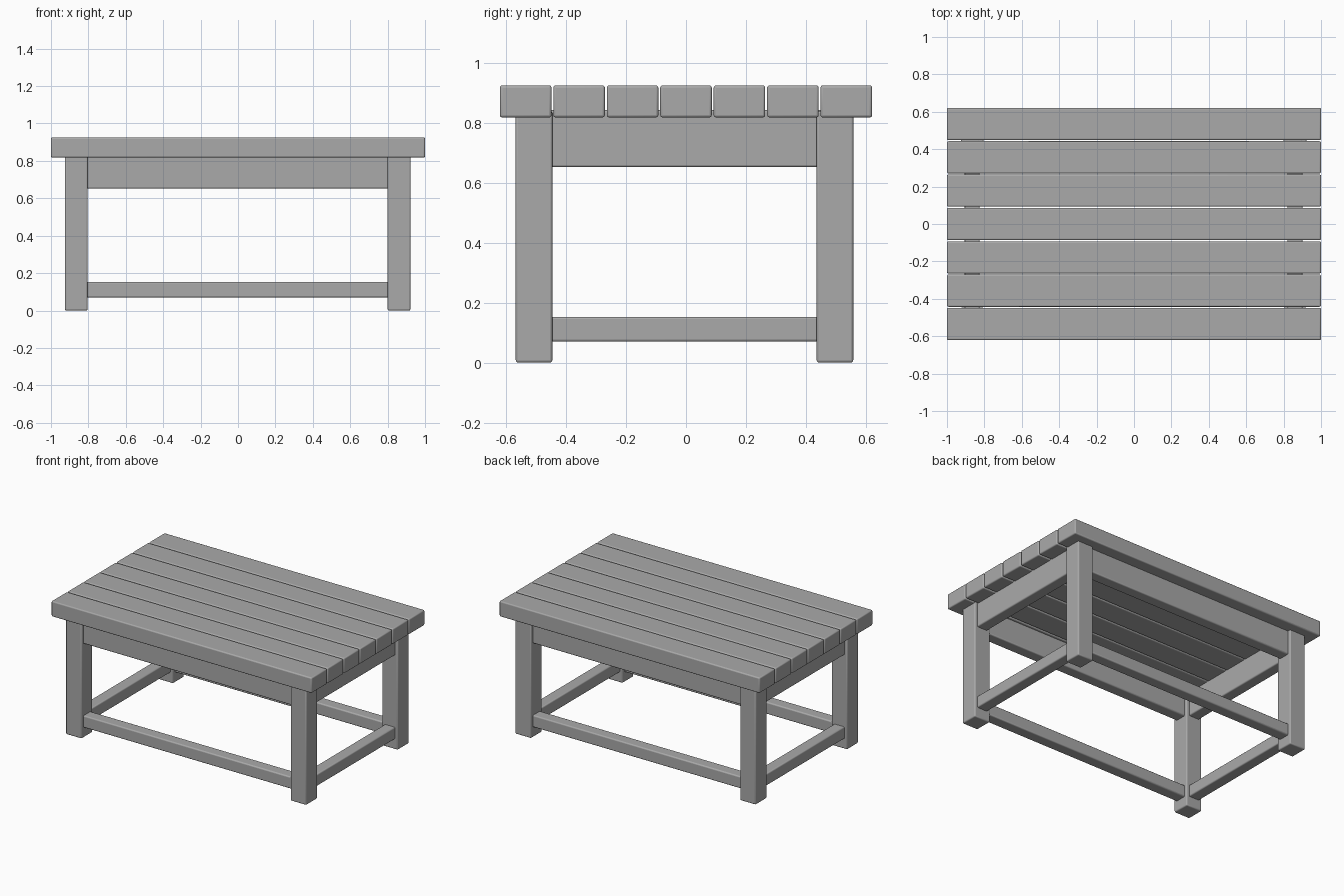
import bpy
import bmesh
import math

cube = bpy.data.objects.get("Cube")
if cube:
    bpy.data.objects.remove(cube, do_unlink=True)

grey = bpy.data.materials.new("plain_grey")
grey.use_nodes = True
colour = (0.40, 0.40, 0.40, 1.0)
grey.diffuse_color = colour
grey.node_tree.nodes["Principled BSDF"].inputs["Base Color"].default_value = colour


def board(name, x, y, z, bevel=0.008):
    """Softly bevelled timber spanning the (min, max) ranges given per axis."""
    mesh = bpy.data.meshes.new(name)
    bm = bmesh.new()
    bmesh.ops.create_cube(bm, size=1)
    for v in bm.verts:
        v.co = [(a + b) / 2 + c * (b - a) for (a, b), c in zip((x, y, z), v.co)]
    bm.to_mesh(mesh)
    bm.free()
    mesh.materials.append(grey)
    obj = bpy.data.objects.new(name, mesh)
    bpy.context.collection.objects.link(obj)
    mod = obj.modifiers.new("soft_edges", "BEVEL")
    mod.width = bevel
    mod.segments = 3
    bpy.ops.object.select_all(action="DESELECT")
    obj.select_set(True)
    bpy.context.view_layer.objects.active = obj
    bpy.ops.object.shade_smooth_by_angle(angle=math.radians(35))
    return obj


def around(centre, half):
    return (centre - half, centre + half)


# Table top: seven planks with narrow gaps
PITCH = 0.1783
for i in range(7):
    board(f"top_plank_{i + 1}", (-1, 1), around((i - 3) * PITCH, 0.086), (0.818, 0.925))

# Frame sits a touch off centre beneath the top
CX, CY = -0.002, -0.005
LEG_X, LEG_Y, LEG_HALF, RAIL_HALF = 0.863, 0.502, 0.061, 0.04

# Four square legs
for sx, side in ((1, "left"), (-1, "right")):
    for sy, end in ((-1, "front"), (1, "back")):
        board(f"{end}_{side}_leg", around(CX + sx * LEG_X, LEG_HALF),
              around(CY + sy * LEG_Y, LEG_HALF), (0, 0.84))

# Aprons under the top and stretchers near the floor, centred on the legs
for part, z in (("apron", (0.652, 0.842)), ("stretcher", (0.07, 0.153))):
    for s, end, side in ((-1, "front", "right"), (1, "back", "left")):
        board(f"{end}_{part}", around(CX, LEG_X - 0.03),
              around(CY + s * LEG_Y, RAIL_HALF), z)
        board(f"{side}_{part}", around(CX + s * LEG_X, RAIL_HALF),
              around(CY, LEG_Y - 0.03), z)
